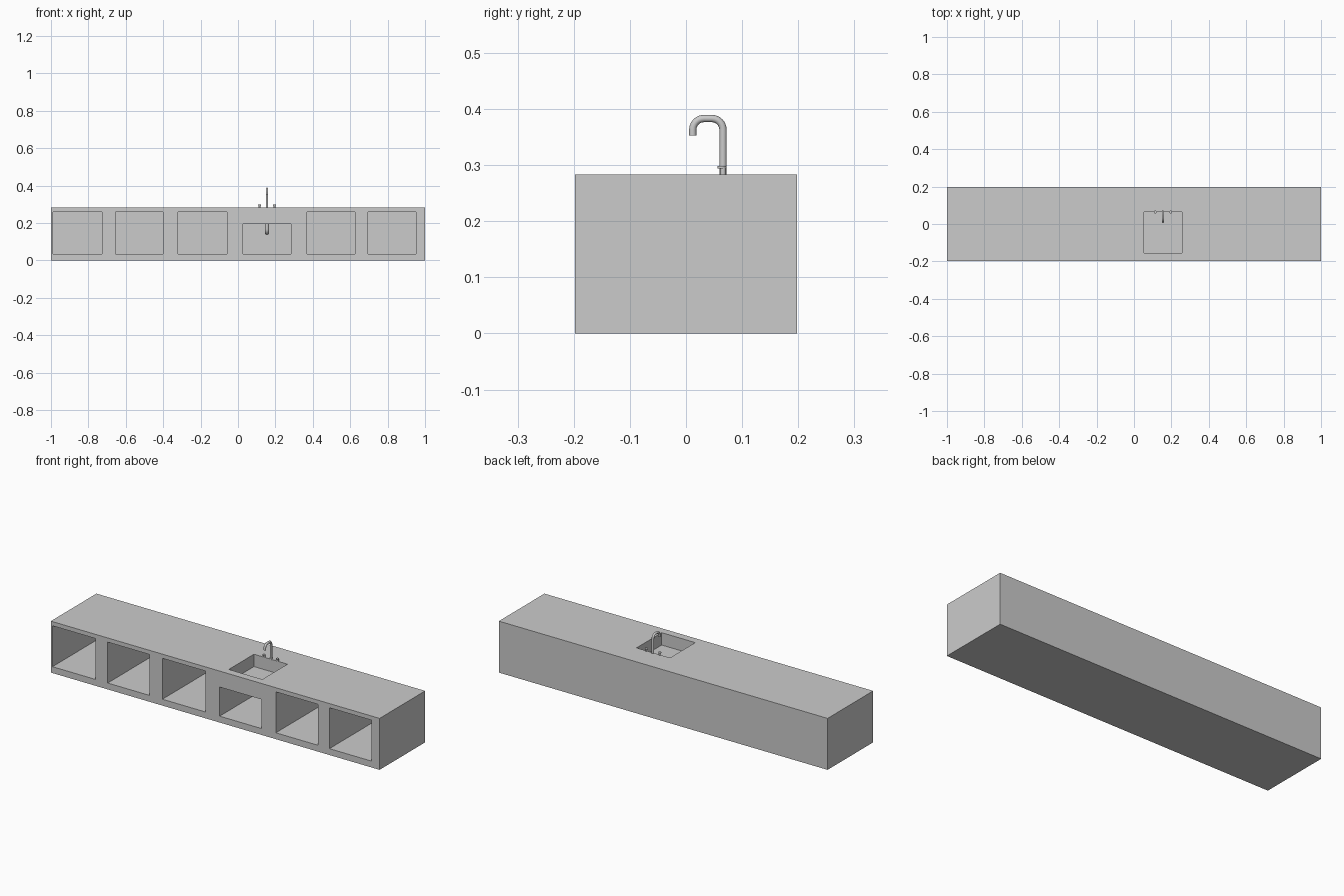
import bpy, bmesh, math
from mathutils import Vector, Matrix

if "Cube" in bpy.data.objects:
    bpy.data.objects.remove(bpy.data.objects["Cube"])

D, H = 0.198, 0.283          # half depth and height of the counter
SINK_X = 0.155


def add_box(bm, x0, x1, y0, y1, z0, z1):
    mat = Matrix.Translation(((x0 + x1) / 2, (y0 + y1) / 2, (z0 + z1) / 2)) \
        @ Matrix.Diagonal((x1 - x0, y1 - y0, z1 - z0, 1))
    bmesh.ops.create_cube(bm, size=1, matrix=mat)


def add_cylinder(bm, center, radius, height):
    x, y, z = center         # z is the bottom
    bmesh.ops.create_cone(bm, cap_ends=True, segments=16, radius1=radius, radius2=radius,
                          depth=height, matrix=Matrix.Translation((x, y, z + height / 2)))


def to_object(name, bm):
    me = bpy.data.meshes.new(name)
    bm.to_mesh(me)
    bm.free()
    ob = bpy.data.objects.new(name, me)
    bpy.context.collection.objects.link(ob)
    return ob


def select(ob):
    bpy.ops.object.select_all(action='DESELECT')
    ob.select_set(True)
    bpy.context.view_layer.objects.active = ob


def smooth(ob):
    select(ob)
    bpy.ops.object.shade_smooth_by_angle(angle=math.radians(40))


def pipe(name, corners, bend, radius):
    """Round tube along a path whose right-angle corners are rounded."""
    pts = [Vector(c) for c in corners]
    path = [pts[0]]
    for a, b, c in zip(pts, pts[1:], pts[2:]):
        u, v = (a - b).normalized() * bend, (c - b).normalized() * bend
        for i in range(7):
            t = math.pi / 2 * i / 6
            path.append(b + u * (1 - math.sin(t)) + v * (1 - math.cos(t)))
    path.append(pts[-1])
    cu = bpy.data.curves.new(name, 'CURVE')
    cu.dimensions = '3D'
    cu.bevel_depth, cu.bevel_resolution, cu.use_fill_caps = radius, 4, True
    sp = cu.splines.new('POLY')
    sp.points.add(len(path) - 1)
    for p, co in zip(sp.points, path):
        p.co = (*co, 1)
    ob = bpy.data.objects.new(name, cu)
    bpy.context.collection.objects.link(ob)
    select(ob)
    bpy.ops.object.convert(target='MESH')
    smooth(ob)
    return ob


# counter block
bm = bmesh.new()
add_box(bm, -1, 1, -D, D, 0, H)
counter = to_object("counter", bm)

# cutters: five tall niches, one low niche under the sink, and the basin
bm = bmesh.new()
for x0, x1, top in [(-0.99, -0.727, 0.26), (-0.654, -0.4, 0.26), (-0.321, -0.059, 0.26),
                    (0.027, 0.283, 0.195), (0.369, 0.626, 0.26), (0.695, 0.952, 0.26)]:
    add_box(bm, x0, x1, -D - 0.05, D - 0.012, 0.035, top)
add_box(bm, SINK_X - 0.102, SINK_X + 0.102, -0.156, 0.063, 0.215, H + 0.05)
cutter = to_object("niche_cutter", bm)
cutter.hide_render = True

mod = counter.modifiers.new("niches", 'BOOLEAN')
mod.operation, mod.solver, mod.object = 'DIFFERENCE', 'EXACT', cutter
select(counter)
bpy.ops.object.modifier_apply(modifier=mod.name)
bpy.data.objects.remove(cutter)

# faucet spout
pipe("faucet_spout", [(SINK_X, 0.066, H - 0.003), (SINK_X, 0.066, 0.383),
                      (SINK_X, 0.012, 0.383), (SINK_X, 0.012, 0.353)], 0.02, 0.0065)

# tap handles: stem with a flat cap
for side, s in (("left", -1), ("right", 1)):
    bm = bmesh.new()
    x = SINK_X + s * 0.041
    add_cylinder(bm, (x, 0.066, H - 0.002), 0.005, 0.013)
    add_cylinder(bm, (x, 0.064, H + 0.011), 0.008, 0.004)
    smooth(to_object(side + "_tap_handle", bm))

# drain pipe under the basin, bending to the back wall
pipe("drain_pipe", [(SINK_X, -0.045, 0.205), (SINK_X, -0.045, 0.148),
                    (SINK_X, D - 0.008, 0.148)], 0.02, 0.011)
